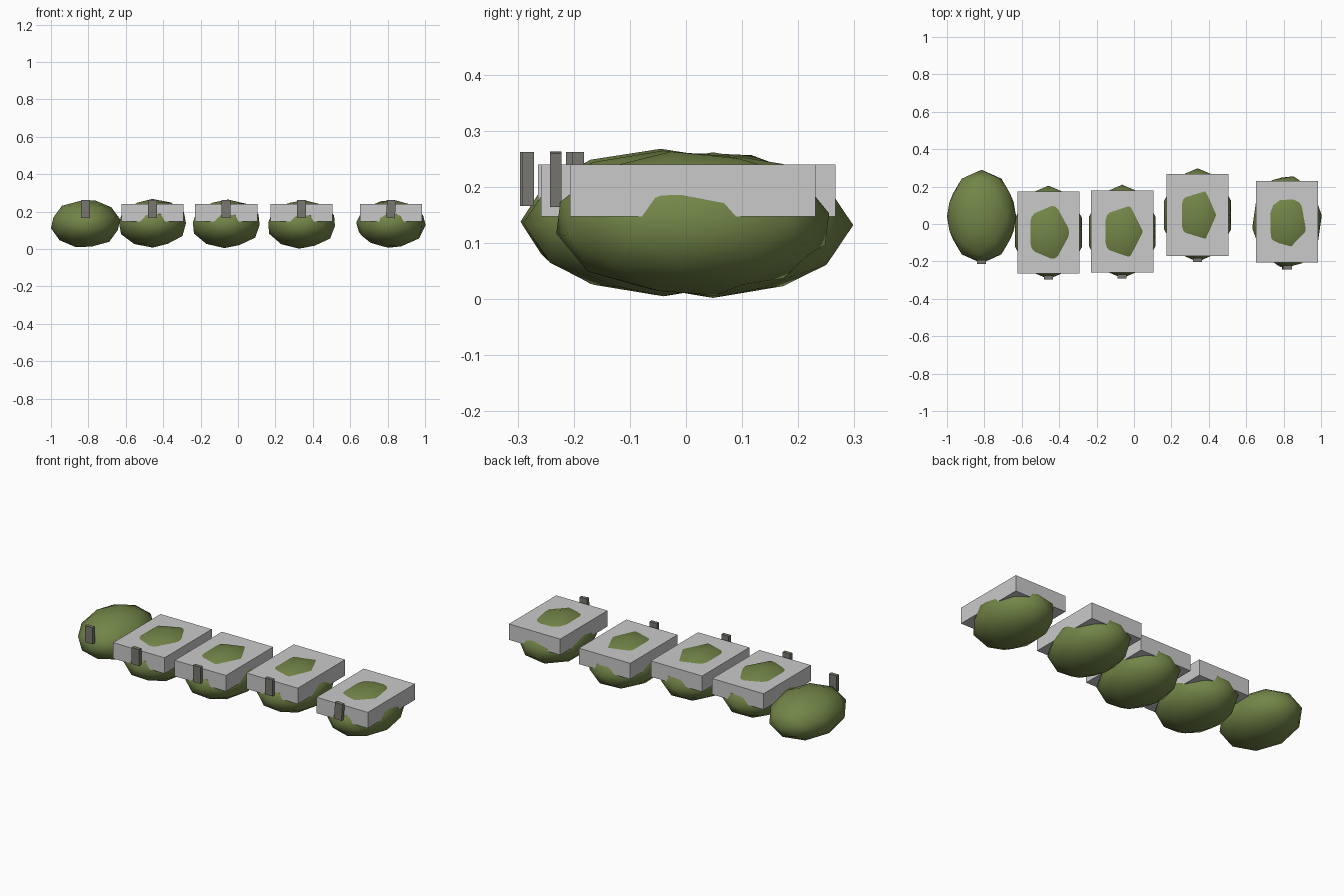
import bpy, math
from mathutils import Matrix, Euler

if "Cube" in bpy.data.objects:
    bpy.data.objects.remove(bpy.data.objects["Cube"], do_unlink=True)


def material(name, rgb):
    m = bpy.data.materials.new(name)
    m.use_nodes = True
    m.diffuse_color = (*rgb, 1)
    m.node_tree.nodes["Principled BSDF"].inputs["Base Color"].default_value = (*rgb, 1)
    return m


GREEN = material("olive green", (0.17, 0.235, 0.065))
LIGHT = material("light grey", (0.59, 0.59, 0.59))
DARK = material("dark grey", (0.19, 0.185, 0.16))


def block(name, centre, size, mat, turn=0, lean=0):
    bpy.ops.mesh.primitive_cube_add(size=1)
    ob = bpy.context.object
    ob.name = name
    ob.data.transform(Matrix.Diagonal((*size, 1)))
    ob.rotation_euler = (0, math.radians(lean), math.radians(turn))
    ob.location = centre
    ob.data.materials.append(mat)


def body(name, centre, radii, turn):
    # Facets are turned first, then stretched into an ellipsoid
    bpy.ops.mesh.primitive_ico_sphere_add(subdivisions=2, radius=1)
    ob = bpy.context.object
    ob.name = name
    spin = Euler([math.radians(a) for a in turn]).to_matrix().to_4x4()
    ob.data.transform(Matrix.Diagonal((*radii, 1)) @ spin)
    ob.location = centre
    ob.data.materials.append(GREEN)
    bpy.ops.object.shade_smooth()


# Row of five: body centre x, y, z, facet turn, pin front y, pin lean
row = [
    (-0.815, 0.04, 0.135, (0, 16, 0), -0.203, 0),
    (-0.457, -0.045, 0.138, (0, 0, 0), -0.285, 0),
    (-0.063, -0.04, 0.135, (0, 3, 0), -0.281, 0),
    (0.34, 0.048, 0.132, (0, 4, 0), -0.192, 0),
    (0.818, 0.012, 0.135, (8, 6, -10), -0.232, 4),
]
for i, (x, y, z, turn, pin_y, lean) in enumerate(row, 1):
    body(f"body_{i}", (x, y, z), (0.188, 0.25, 0.13), turn)
    block(f"pin_{i}", (x, pin_y, 0.214), (0.048, 0.021, 0.096), DARK, 0, lean)
    # The first body carries no slab
    if i > 1:
        block(f"slab_{i}", (x, y, 0.1935), (0.332, 0.437, 0.093), LIGHT)
